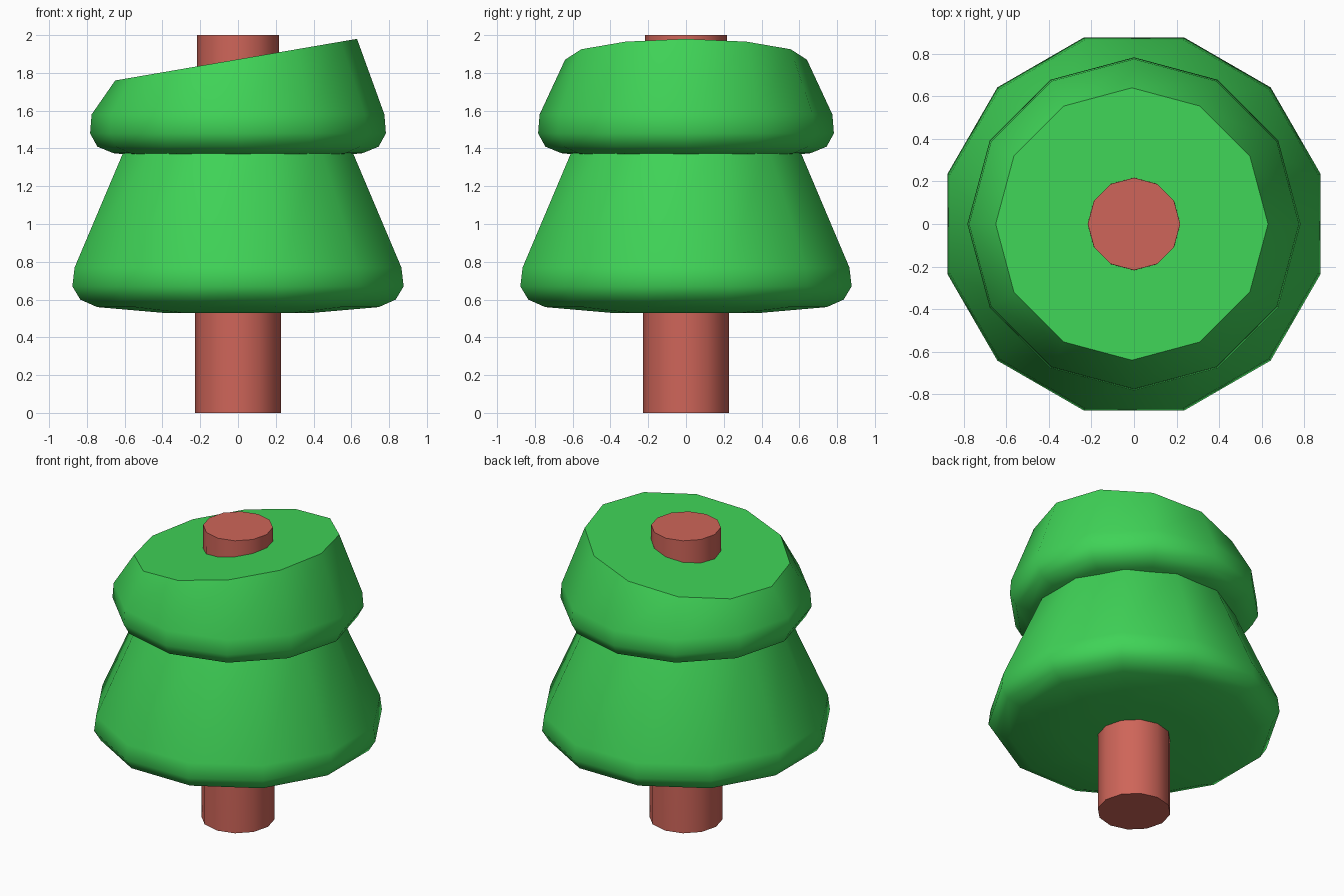
import bpy, bmesh, math

if "Cube" in bpy.data.objects:
    bpy.data.objects.remove(bpy.data.objects["Cube"])

SIDES = 12


def material(name, color):
    m = bpy.data.materials.new(name)
    m.diffuse_color = (*color, 1)
    m.use_nodes = True
    m.node_tree.nodes["Principled BSDF"].inputs["Base Color"].default_value = m.diffuse_color
    return m


def lathe(name, profile, mat, turn=0.0, top_tilt=0.0, top_shift=0.0):
    """Stack 12-sided rings (radius, z); the last ring can be tilted and shifted."""
    bm = bmesh.new()
    rings = []
    for i, (r, z) in enumerate(profile):
        last = i == len(profile) - 1
        ring = []
        for k in range(SIDES):
            a = turn + 2 * math.pi * k / SIDES
            x, y = r * math.cos(a), r * math.sin(a)
            dz = top_tilt * x if last else 0
            ring.append(bm.verts.new((x + (top_shift if last else 0), y, z + dz)))
        rings.append(ring)
    for lo, hi in zip(rings, rings[1:]):
        for k in range(SIDES):
            n = (k + 1) % SIDES
            bm.faces.new((lo[k], lo[n], hi[n], hi[k]))
    bm.faces.new(rings[0][::-1])
    bm.faces.new(rings[-1])
    me = bpy.data.meshes.new(name)
    bm.to_mesh(me)
    bm.free()
    ob = bpy.data.objects.new(name, me)
    bpy.context.collection.objects.link(ob)
    me.materials.append(mat)
    bpy.ops.object.select_all(action='DESELECT')
    ob.select_set(True)
    bpy.context.view_layer.objects.active = ob
    bpy.ops.object.shade_smooth_by_angle(angle=math.radians(40))
    return ob


green = material("leaf_green", (0.05, 0.65, 0.095))
red = material("bark_red", (0.62, 0.13, 0.10))

# Trunk running through both tiers
lathe("trunk", [(0.228, 0), (0.228, 0.37), (0.217, 2.0)], red)

# Lower foliage tier, flats facing the axes
c = math.cos(math.pi / SIDES)
lower = [(0.40, 0.53), (0.745, 0.56), (0.835, 0.60), (0.877, 0.67),
         (0.865, 0.77), (0.59, 1.42)]
lathe("lower_foliage", [(r / c, z) for r, z in lower], green, turn=math.pi / SIDES)

# Upper foliage tier, corners on the axes, slanted top
upper = [(0.36, 1.345), (0.66, 1.375), (0.745, 1.41), (0.783, 1.48),
         (0.775, 1.58), (0.64, 1.87)]
lathe("upper_foliage", upper, green, top_tilt=0.172, top_shift=-0.01)
